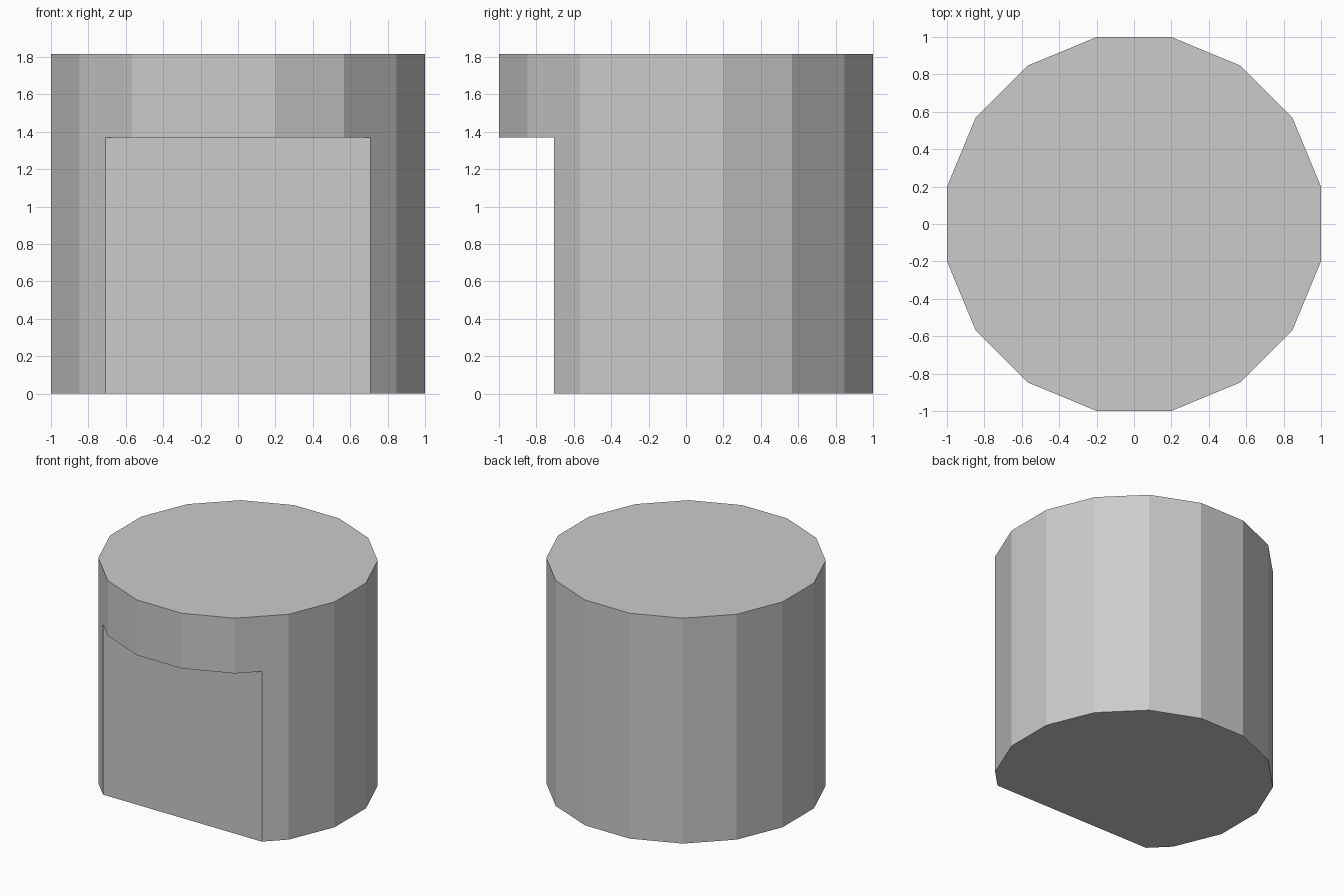
import bpy
import math

if "Cube" in bpy.data.objects:
    bpy.data.objects.remove(bpy.data.objects["Cube"])

SIDES = 16
HEIGHT = 1.815
FLAT_Y = -0.707      # plane of the front flat
FLAT_TOP = 1.37      # underside of the overhanging rim

# Sixteen-sided body, turned half a step so flats face the axes
bpy.ops.mesh.primitive_cylinder_add(
    vertices=SIDES, radius=1 / math.cos(math.pi / SIDES), depth=HEIGHT,
    location=(0, 0, HEIGHT / 2), rotation=(0, 0, math.pi / SIDES))
body = bpy.context.object
body.name = "notched_cylinder"
bpy.ops.object.transform_apply(location=True, rotation=True, scale=True)

# Cutter for the front flat below the rim
bottom, front = -0.5, -1.5
bpy.ops.mesh.primitive_cube_add(
    size=1, location=(0, (FLAT_Y + front) / 2, (FLAT_TOP + bottom) / 2))
cutter = bpy.context.object
cutter.name = "flat_cutter"
cutter.scale = (3, FLAT_Y - front, FLAT_TOP - bottom)
cutter.hide_render = True
bpy.ops.object.transform_apply(location=True, rotation=True, scale=True)

# Cut the flat, then discard the cutter
cut = body.modifiers.new("front_flat", 'BOOLEAN')
cut.operation = 'DIFFERENCE'
cut.solver = 'EXACT'
cut.object = cutter
bpy.ops.object.select_all(action='DESELECT')
body.select_set(True)
bpy.context.view_layer.objects.active = body
bpy.ops.object.modifier_apply(modifier=cut.name)
bpy.data.objects.remove(cutter, do_unlink=True)
